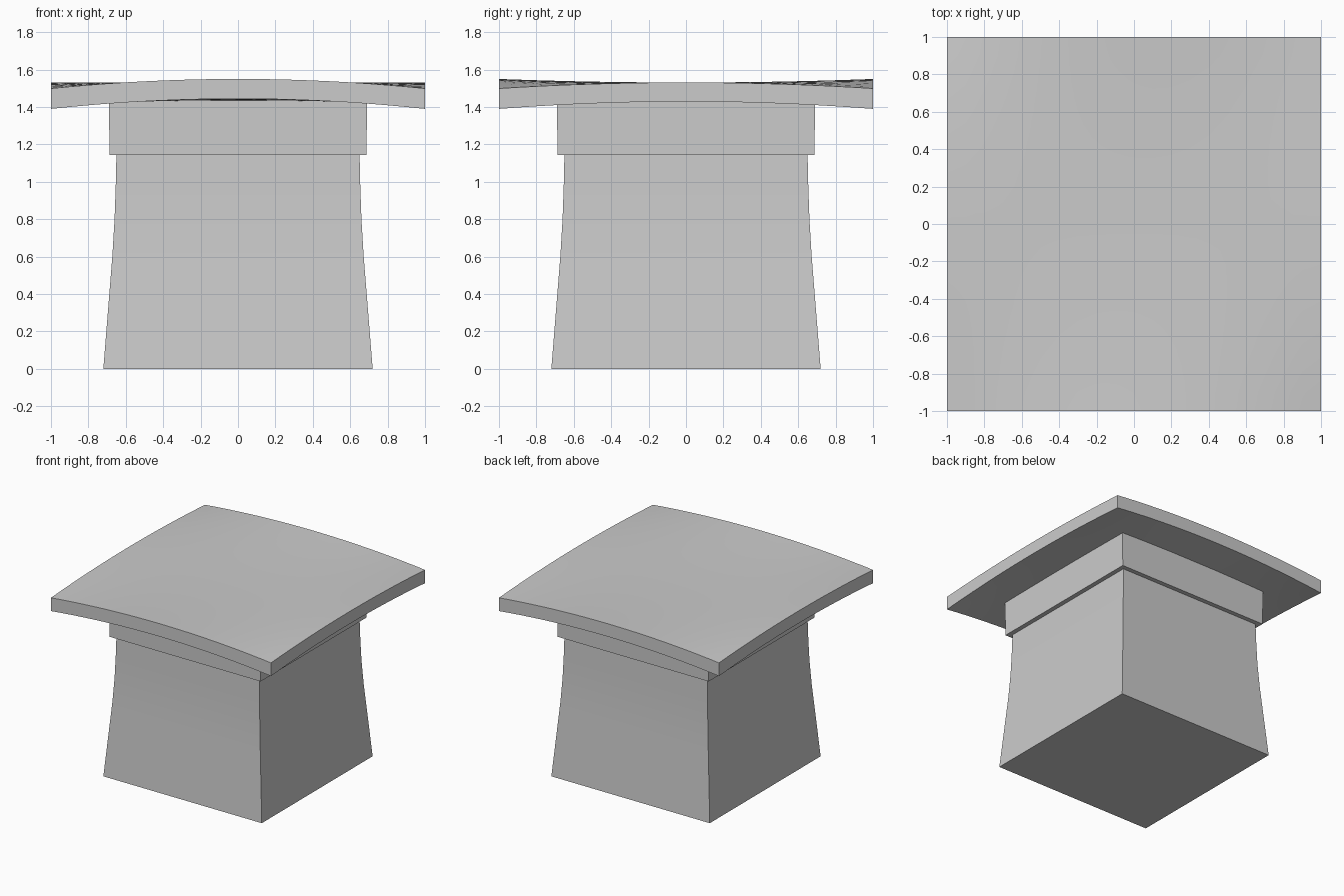
import bpy, bmesh, math

if "Cube" in bpy.data.objects:
    bpy.data.objects.remove(bpy.data.objects["Cube"])


def finish(name, bm):
    bmesh.ops.recalc_face_normals(bm, faces=bm.faces)
    mesh = bpy.data.meshes.new(name)
    bm.to_mesh(mesh)
    bm.free()
    obj = bpy.data.objects.new(name, mesh)
    bpy.context.collection.objects.link(obj)
    bpy.ops.object.select_all(action='DESELECT')
    obj.select_set(True)
    bpy.context.view_layer.objects.active = obj
    bpy.ops.object.shade_smooth_by_angle(angle=math.radians(30))
    return obj


def square_loft(name, profile):
    """Stack square rings given as (half width, height) and cap both ends."""
    bm = bmesh.new()
    rings = [[bm.verts.new((sx * w, sy * w, z))
              for sx, sy in ((-1, -1), (1, -1), (1, 1), (-1, 1))]
             for w, z in profile]
    for a, b in zip(rings, rings[1:]):
        for i in range(4):
            j = (i + 1) % 4
            bm.faces.new((a[i], a[j], b[j], b[i]))
    bm.faces.new(rings[0])
    bm.faces.new(rings[-1])
    return finish(name, bm)


def roof_slab(name, n=20):
    """Slab whose front/back edges arch more than its side edges."""
    bm = bmesh.new()

    def sheet(mid, lift, drop):
        steps = [-1 + 2 * i / n for i in range(n + 1)]
        return [[bm.verts.new((x, y, mid + y * y * (lift - drop * x * x)))
                 for x in steps] for y in steps]

    top = sheet(1.531, 0.019, 0.051)
    low = sheet(1.429, 0.015, 0.054)
    for g in (top, low):
        for r in range(n):
            for c in range(n):
                bm.faces.new((g[r][c], g[r][c + 1], g[r + 1][c + 1], g[r + 1][c]))
    # rim joining the two sheets
    for i in range(n):
        for k in (0, n):
            bm.faces.new((low[k][i], low[k][i + 1], top[k][i + 1], top[k][i]))
            bm.faces.new((low[i][k], low[i + 1][k], top[i + 1][k], top[i][k]))
    return finish(name, bm)


# Flared body with the wider collar under the roof
body = [(0.72, 0), (0.704, 0.2), (0.688, 0.4), (0.672, 0.6), (0.66, 0.8),
        (0.654, 0.97), (0.65, 1.143)]
collar = [(0.687, 1.143), (0.69, 1.435)]
square_loft("walls", body + collar)

# Curved roof
roof_slab("roof")
